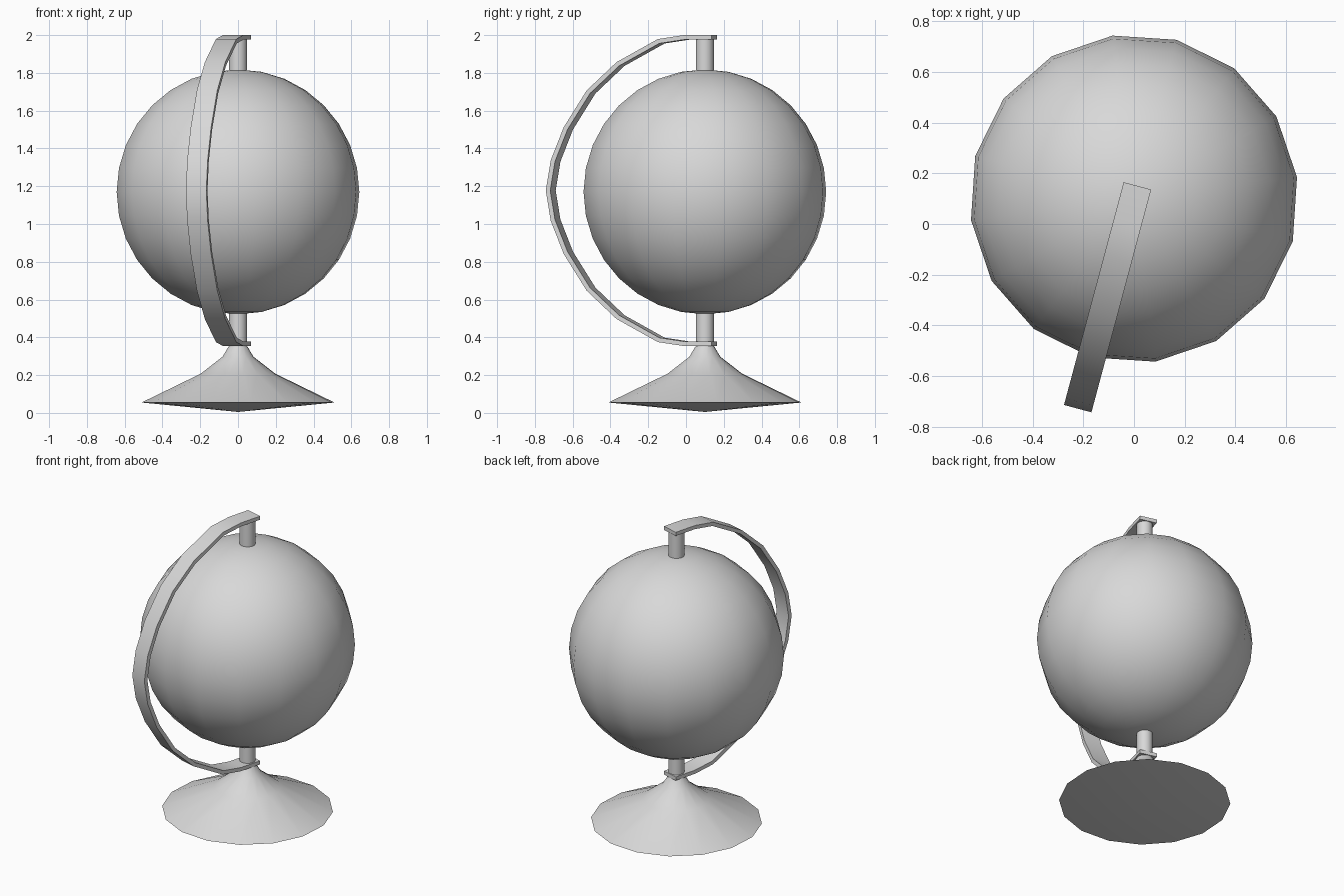
import bpy, bmesh, math
from mathutils import Matrix, Vector

if "Cube" in bpy.data.objects:
    bpy.data.objects.remove(bpy.data.objects["Cube"])

AXIS_Y = 0.1       # the pole stands behind the middle of the model
TURN = math.radians(7.5)

grey = bpy.data.materials.new("light_grey")
grey.use_nodes = True
grey.diffuse_color = (0.69, 0.69, 0.69, 1)
grey.node_tree.nodes["Principled BSDF"].inputs["Base Color"].default_value = grey.diffuse_color


def finish(name, bm, angle=40):
    bmesh.ops.recalc_face_normals(bm, faces=bm.faces)
    mesh = bpy.data.meshes.new(name)
    bm.to_mesh(mesh)
    bm.free()
    mesh.materials.append(grey)
    ob = bpy.data.objects.new(name, mesh)
    bpy.context.collection.objects.link(ob)
    ob.location.y = AXIS_Y
    bpy.ops.object.select_all(action='DESELECT')
    ob.select_set(True)
    bpy.context.view_layer.objects.active = ob
    bpy.ops.object.shade_smooth_by_angle(angle=math.radians(angle))
    return ob


def lathe(name, profile, sides):
    bm = bmesh.new()
    verts = [bm.verts.new((r, 0, z)) for r, z in profile]
    edges = [bm.edges.new(pair) for pair in zip(verts, verts[1:])]
    bmesh.ops.spin(bm, geom=verts + edges, cent=(0, 0, 0), axis=(0, 0, 1),
                   angle=math.tau, steps=sides, use_duplicate=False)
    bmesh.ops.remove_doubles(bm, verts=bm.verts, dist=0.0005)
    bmesh.ops.rotate(bm, verts=bm.verts, matrix=Matrix.Rotation(TURN, 3, 'Z'))
    return finish(name, bm)


# Globe
bm = bmesh.new()
bmesh.ops.create_uvsphere(bm, u_segments=16, v_segments=16, radius=0.648,
                          matrix=Matrix.Translation((0, 0, 1.17)) @ Matrix.Rotation(TURN, 4, 'Z'))
finish("globe", bm)

# Flared foot with a shallow pointed underside
lathe("base", [(0, 0.005), (0.515, 0.055), (0.2, 0.207), (0.083, 0.297),
               (0.05, 0.352), (0, 0.352)], 16)

# Pole, shown above and below the globe
lathe("pole", [(0, 0.3), (0.048, 0.3), (0.048, 1.985), (0, 1.985)], 16)

# Curved arm: outer line as (reach, height above the middle), mirrored downward
MID_Z = 1.177
upper = [(-0.052, 0.823), (0.1, 0.823), (0.243, 0.802), (0.469, 0.68), (0.633, 0.53),
         (0.759, 0.335), (0.83, 0.16), (0.857, 0)]
line = upper + [(s, -h) for s, h in reversed(upper[:-1])]
lean = math.radians(15)
out = Vector((-math.sin(lean), -math.cos(lean), 0))
side = Vector((math.cos(lean), -math.sin(lean), 0)) * 0.056
bm = bmesh.new()
rows = []
for s, h in line:
    p = out * s + Vector((0, 0, MID_Z + h))
    rows.append((bm.verts.new(p - side), bm.verts.new(p + side)))
for (a, b), (c, d) in zip(rows, rows[1:]):
    bm.faces.new((a, b, d, c))
bmesh.ops.recalc_face_normals(bm, faces=bm.faces)
# Thicken inward, toward the globe
bm.normal_update()
mid_face = max(bm.faces, key=lambda f: f.calc_center_median().dot(out))
if mid_face.normal.dot(out) < 0:
    bmesh.ops.reverse_faces(bm, faces=bm.faces)
bmesh.ops.solidify(bm, geom=bm.faces[:], thickness=0.024)
finish("arm", bm)
